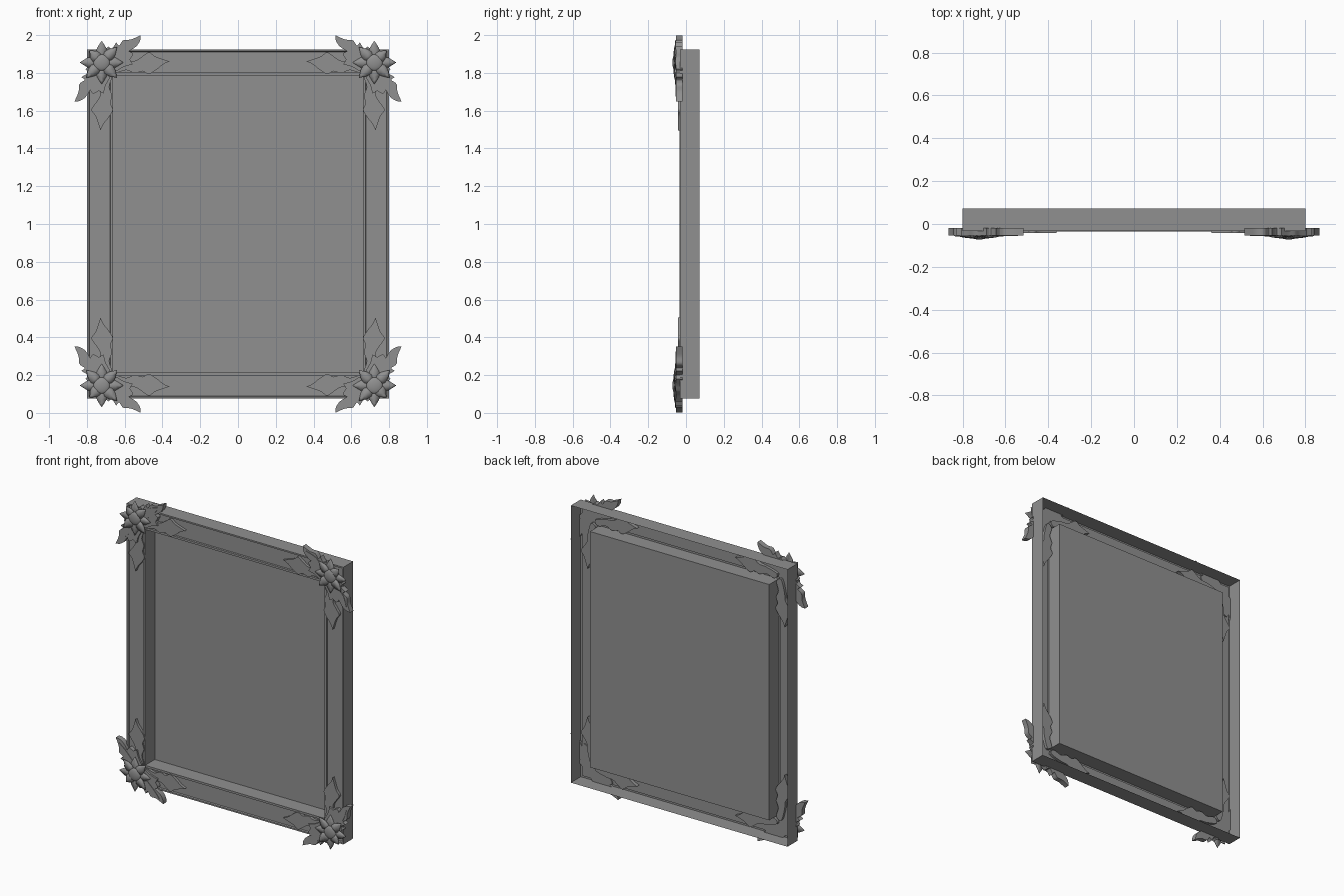
import bpy, bmesh
from math import sin, cos, pi, radians
from mathutils import Vector

if "Cube" in bpy.data.objects:
    bpy.data.objects.remove(bpy.data.objects["Cube"])

HALF_W, HALF_H, MID_Z = 0.80, 0.925, 1.0
FLOWER_X, FLOWER_Z = -0.722, 0.855      # relative to frame centre

# Dark grey finish shared by every part
finish = bpy.data.materials.new("dark_grey")
finish.diffuse_color = (0.28, 0.28, 0.28, 1)
finish.use_nodes = True
finish.node_tree.nodes["Principled BSDF"].inputs["Base Color"].default_value = finish.diffuse_color


def make_object(name, bm, mirrored=False, smooth=False):
    bmesh.ops.recalc_face_normals(bm, faces=bm.faces[:])
    mesh = bpy.data.meshes.new(name)
    bm.to_mesh(mesh)
    bm.free()
    mesh.materials.append(finish)
    obj = bpy.data.objects.new(name, mesh)
    obj.location.z = MID_Z
    bpy.context.collection.objects.link(obj)
    if mirrored:                         # repeat at all four corners
        mod = obj.modifiers.new("four_corners", 'MIRROR')
        mod.use_axis = (True, False, True)
        mod.use_mirror_merge = False
    if smooth:
        bpy.context.view_layer.objects.active = obj
        obj.select_set(True)
        bpy.ops.object.shade_smooth_by_angle(angle=radians(35))
        obj.select_set(False)
    return obj


def rect_loop(bm, inset, y):
    w, h = HALF_W - inset, HALF_H - inset
    return [bm.verts.new((sx * w, y, sz * h))
            for sx, sz in ((-1, -1), (1, -1), (1, 1), (-1, 1))]


def smooth_outline(points, steps=4):
    """Closed curve through the points; tips flagged with a third value stay sharp."""
    pts = [Vector(p[:2]) for p in points]
    sharp = [len(p) > 2 for p in points]
    n, out = len(pts), []
    for i in range(n):
        j = (i + 1) % n
        a, b = pts[i], pts[j]
        ta = (b - a) * 0.5 if sharp[i] else (b - pts[i - 1]) * 0.5
        tb = (b - a) * 0.5 if sharp[j] else (pts[(j + 1) % n] - a) * 0.5
        for k in range(steps):
            t = k / steps
            out.append(a * (2*t**3 - 3*t**2 + 1) + ta * (t**3 - 2*t**2 + t)
                       + b * (3*t**2 - 2*t**3) + tb * (t**3 - t**2))
    return out


def add_leaf(bm, points, y_front, y_back, swap):
    """Thick leaf cut-out; swap reflects it across the corner diagonal."""
    vs = []
    for p in smooth_outline(points):
        u, v = (-p.y, -p.x) if swap else (p.x, p.y)
        vs.append(bm.verts.new((FLOWER_X + u, y_front, FLOWER_Z + v)))
    face = bm.faces.new(vs)
    res = bmesh.ops.extrude_face_region(bm, geom=[face], use_keep_orig=True)
    for e in res["geom"]:
        if isinstance(e, bmesh.types.BMVert):
            e.co.y = y_back


# Frame moulding: hollow shell, open at the back
bm = bmesh.new()
profile = [(0, 0.072), (0, -0.032), (0.010, -0.032), (0.014, -0.024),
           (0.122, -0.024), (0.124, -0.034), (0.138, -0.034), (0.138, 0.068)]
loops = [rect_loop(bm, i, y) for i, y in profile]
for a, b in zip(loops, loops[1:]):
    for k in range(4):
        m = (k + 1) % 4
        bm.faces.new((a[k], a[m], b[m], b[k]))
make_object("frame_moulding", bm)

# Recessed picture panel
bm = bmesh.new()
bm.faces.new(rect_loop(bm, 0.138, 0.068))
make_object("picture_panel", bm)

# Outer scroll leaves that overhang the frame
outer = [(-0.03, 0.02), (0.0, 0.05), (0.035, 0.085, 1), (0.055, 0.075), (0.078, 0.108, 1),
         (0.092, 0.09), (0.115, 0.118), (0.155, 0.122), (0.207, 0.144, 1),
         (0.203, 0.115), (0.183, 0.085), (0.145, 0.060, 1), (0.165, 0.045),
         (0.150, 0.015, 1), (0.165, -0.01, 1), (0.12, -0.022), (0.08, -0.045, 1), (0.02, -0.04)]
bm = bmesh.new()
for s in (False, True):
    add_leaf(bm, outer, -0.053, -0.018, s)
make_object("outer_leaves", bm, True, True)

# Raised blade on each outer leaf
blade = [(0.03, 0.02, 1), (0.07, 0.055), (0.11, 0.095), (0.18, 0.118, 1),
         (0.15, 0.08), (0.11, 0.04), (0.07, 0.01)]
bm = bmesh.new()
for s in (False, True):
    add_leaf(bm, blade, -0.056, -0.050, s)
make_object("leaf_blades", bm, True, True)

# Long wavy inner leaves lying on the moulding and passing through it
inner = [(0.05, -0.02), (0.13, 0.005), (0.18, 0.010), (0.215, 0.032), (0.25, 0.054),
         (0.28, 0.034), (0.31, 0.022), (0.36, 0.006, 1), (0.325, -0.010),
         (0.29, -0.038), (0.25, -0.060), (0.215, -0.046), (0.175, -0.056),
         (0.13, -0.040), (0.07, -0.055)]
bm = bmesh.new()
for s in (False, True):
    add_leaf(bm, inner, -0.042, 0.0, s)
make_object("inner_leaves", bm, True, True)

# Flower petals: broad and pointed, with a raised central rib
bm = bmesh.new()
c = Vector((FLOWER_X, 0, FLOWER_Z))
for k in range(8):
    ang = radians(135 + 45 * k)
    length = 0.09 if k == 0 else 0.115
    d, n = Vector((cos(ang), 0, sin(ang))), Vector((-sin(ang), 0, cos(ang)))
    lift = 0.005 * (k % 2)
    stations = [(0.02, 0.014, -0.060), (0.05, 0.029, -0.065),
                (0.075, 0.025, -0.064), (0.095, 0.013, -0.062)]
    rows = []
    for r, w, y in stations:
        r *= length / 0.115
        rows.append([bm.verts.new(c + d * r + n * w * q + Vector((0, y + lift + 0.003 * abs(q), 0)))
                     for q in (-1, 0, 1)])
    tip = bm.verts.new(c + d * length + Vector((0, -0.060 + lift, 0)))
    for a, b in zip(rows, rows[1:]):
        for q in (0, 1):
            bm.faces.new((a[q], a[q + 1], b[q + 1], b[q]))
    for q in (0, 1):
        bm.faces.new((rows[-1][q], rows[-1][q + 1], tip))
petals = make_object("flower_petals", bm, True, True)
solid = petals.modifiers.new("thickness", 'SOLIDIFY')
solid.thickness, solid.offset = 0.004, 0

# Flower centre: shallow dome
bm = bmesh.new()
bmesh.ops.create_uvsphere(bm, u_segments=24, v_segments=12, radius=0.044)
for v in bm.verts:
    x, y, z = v.co
    v.co = (FLOWER_X + x, -0.058 - z * 0.32, FLOWER_Z + y)
make_object("flower_centre", bm, True, True)
